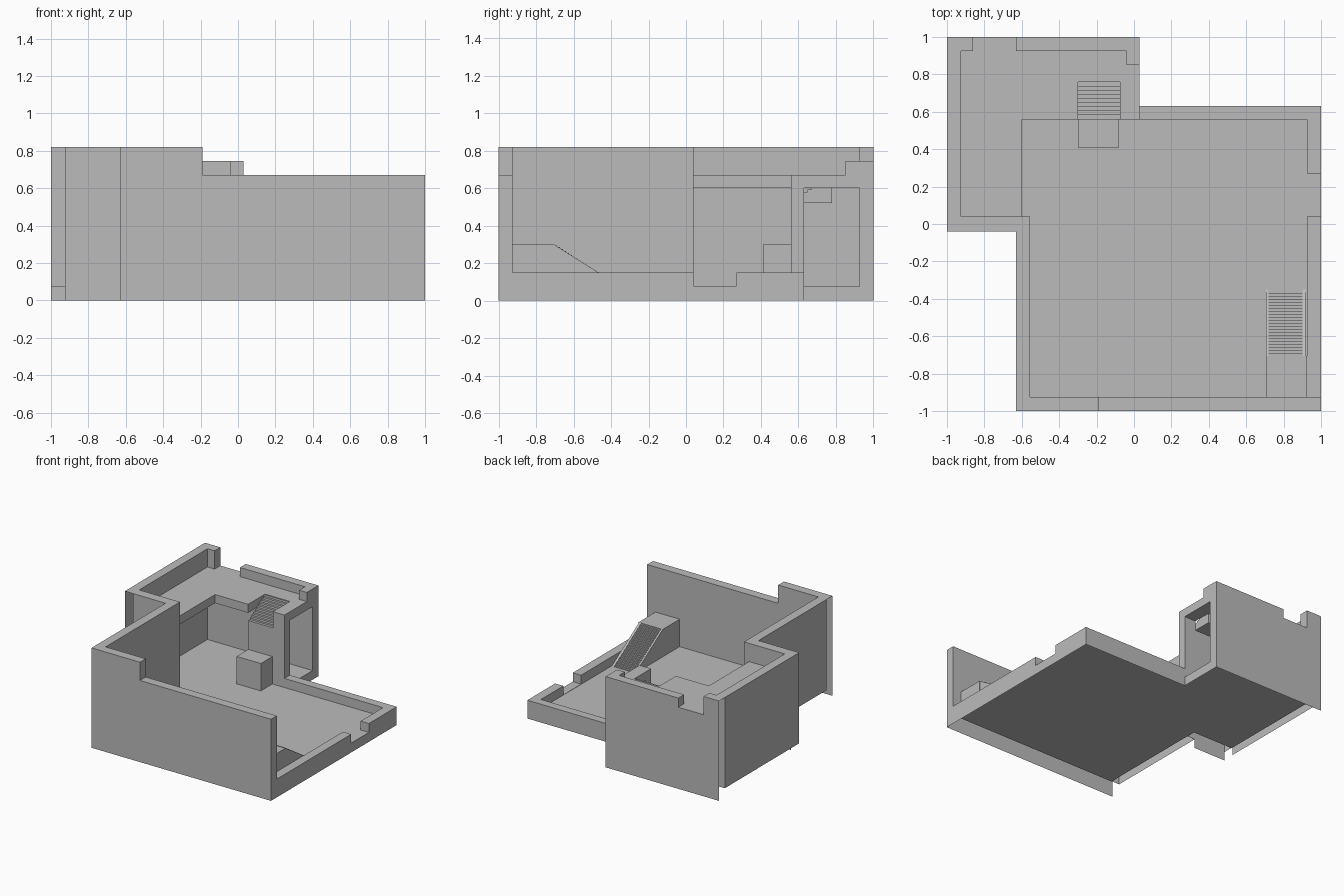
import bpy
import bmesh
from mathutils import Vector

cube = bpy.data.objects.get("Cube")
if cube:
    bpy.data.objects.remove(cube, do_unlink=True)

grey = bpy.data.materials.new("plain grey")
grey.use_nodes = True
colour = (0.5, 0.5, 0.5, 1)
grey.diffuse_color = colour
grey.node_tree.nodes["Principled BSDF"].inputs["Base Color"].default_value = colour

DIRECTIONS = {s + a: Vector([(1 if s == "+" else -1) * (a == b) for b in "xyz"])
              for s in "+-" for a in "xyz"}


def prism(name, axis, profile, a, b, skip=()):
    """Extrude a (side, z) profile along x or y, leaving chosen outermost sides open."""
    def place(p, t):
        return (t, p[0], p[1]) if axis == "x" else (p[0], t, p[1])

    bm = bmesh.new()
    near = [bm.verts.new(place(p, a)) for p in profile]
    far = [bm.verts.new(place(p, b)) for p in profile]
    bm.faces.new(near)
    bm.faces.new(far[::-1])
    for i in range(len(near)):
        j = (i + 1) % len(near)
        bm.faces.new((near[j], near[i], far[i], far[j]))
    bmesh.ops.recalc_face_normals(bm, faces=bm.faces)
    bm.normal_update()
    doomed = set()
    for key in skip:
        d = DIRECTIONS[key]
        limit = max(v.co.dot(d) for v in bm.verts)
        doomed |= {f for f in bm.faces if f.normal.dot(d) > 0.99
                   and f.calc_center_median().dot(d) > limit - 0.001}
    bmesh.ops.delete(bm, geom=list(doomed), context="FACES")
    mesh = bpy.data.meshes.new(name)
    bm.to_mesh(mesh)
    bm.free()
    mesh.materials.append(grey)
    obj = bpy.data.objects.new(name, mesh)
    bpy.context.collection.objects.link(obj)
    return obj


def block(name, x, y, z, skip=()):
    profile = [(y[0], z[0]), (y[1], z[0]), (y[1], z[1]), (y[0], z[1])]
    return prism(name, "x", profile, x[0], x[1], skip)


def sheet(name, x, y, z, keep):
    """Single outer face hanging below the floor."""
    return block(name, x, y, z, [k for k in DIRECTIONS if k != keep])


def stairs(name, x, top, bottom, count, base):
    """Steps falling towards one end; top and bottom are (y, z)."""
    run = (bottom[0] - top[0]) / count
    rise = (top[1] - bottom[1]) / count
    pts = [(top[0], base)]
    for i in range(count):
        z = top[1] - rise * (i + 0.5)
        pts += [(top[0] + run * i, z), (top[0] + run * (i + 1), z)]
    pts.append((bottom[0], base))
    return prism(name, "x", pts, x[0], x[1])


F = 0.075       # floor level and wall thickness
LOW = 0.15      # low wall top
UP = 0.67       # upper floor level
TOP = 0.82      # tall wall top
OPEN = ("-z",)

# Ground floor
block("main_floor", (-0.555, 0.925), (-0.925, 0.56), (F - 0.003, F))
block("side_floor", (-0.925, -0.555), (0.04, 0.925), (F - 0.003, F))
block("back_floor", (-0.555, 0.03), (0.56, 0.925), (F - 0.003, F))

# Tall walls
prism("front_wall", "y", [(-0.63, F), (1, F), (1, UP), (-0.19, UP), (-0.19, TOP), (-0.63, TOP)],
      -1, -0.925, ("-z", "-x"))
block("inner_side_wall", (-0.63, -0.555), (-0.925, -0.04), (F, TOP), ("-z", "-y", "+y"))
block("return_wall", (-0.925, -0.555), (-0.04, 0.04), (F, TOP), OPEN)
block("outer_side_wall", (-1, -0.925), (-0.04, 0.925), (F, TOP), ("-z", "-y", "+y"))
prism("back_wall", "y", [(-1, F), (0.03, F), (0.03, 0.745), (-0.63, 0.745), (-0.63, UP),
                         (-0.86, UP), (-0.86, TOP), (-1, TOP)], 0.925, 1, ("-z", "-x"))
block("parapet_corner", (-0.04, 0.03), (0.85, 0.925), (UP, 0.745))

# Low walls with a gateway
prism("low_side_wall", "x", [(-0.925, F), (0.63, F), (0.63, LOW), (0.27, LOW), (0.27, F + 0.002),
                             (0.04, F + 0.002), (0.04, LOW), (-0.925, LOW)], 0.925, 1, OPEN)
block("low_back_wall", (0.03, 0.925), (0.56, 0.63), (F, LOW), OPEN)

# Outer skirts below floor level
for name, x, y, keep in (
        ("front_skirt", (-0.63, 1), (-1, -0.925), "-y"),
        ("return_skirt", (-0.925, -0.63), (-0.04, 0.04), "-y"),
        ("back_skirt", (-1, 0.03), (0.925, 1), "+y"),
        ("low_back_skirt", (0.03, 1), (0.56, 0.63), "+y"),
        ("side_skirt", (0.925, 1), (-1, 0.63), "+x"),
        ("door_sill", (-0.04, 0.03), (0.63, 1), "+x")):
    sheet(name, x, y, (0, F), keep)

# Upper floor around the stairwell
SLAB = (0.6, UP)
block("upper_floor_side", (-0.925, -0.6), (0.04, 0.925), SLAB)
block("upper_floor_middle", (-0.6, -0.3), (0.56, 0.925), SLAB)
block("upper_floor_back", (-0.3, -0.075), (0.78, 0.925), SLAB)
block("upper_floor_end", (-0.075, 0.03), (0.56, 0.925), SLAB)

# Support under the upper stairs, door post and landing box
block("stair_support", (-0.3, -0.075), (0.56, 0.63), (F, 0.52))
block("door_post", (-0.075, 0.03), (0.56, 0.63), (F, 0.6))
block("landing_box", (-0.3, -0.08), (0.41, 0.56), (F, 0.3))
stairs("upper_stairs", (-0.3, -0.075), (0.78, UP), (0.56, 0.53), 10, 0.52)

# Corner platform and its stairs between sloping side boards
block("corner_platform", (0.705, 0.925), (-0.925, -0.705), (F, 0.3))
stairs("corner_stairs", (0.72, 0.9), (-0.705, 0.3), (-0.355, F), 22, F)
for side, x0, x1 in (("right", 0.705, 0.72), ("left", 0.9, 0.92)):
    prism(side + "_stair_board", "x", [(-0.705, F), (-0.35, F), (-0.705, 0.3)], x0, x1)
